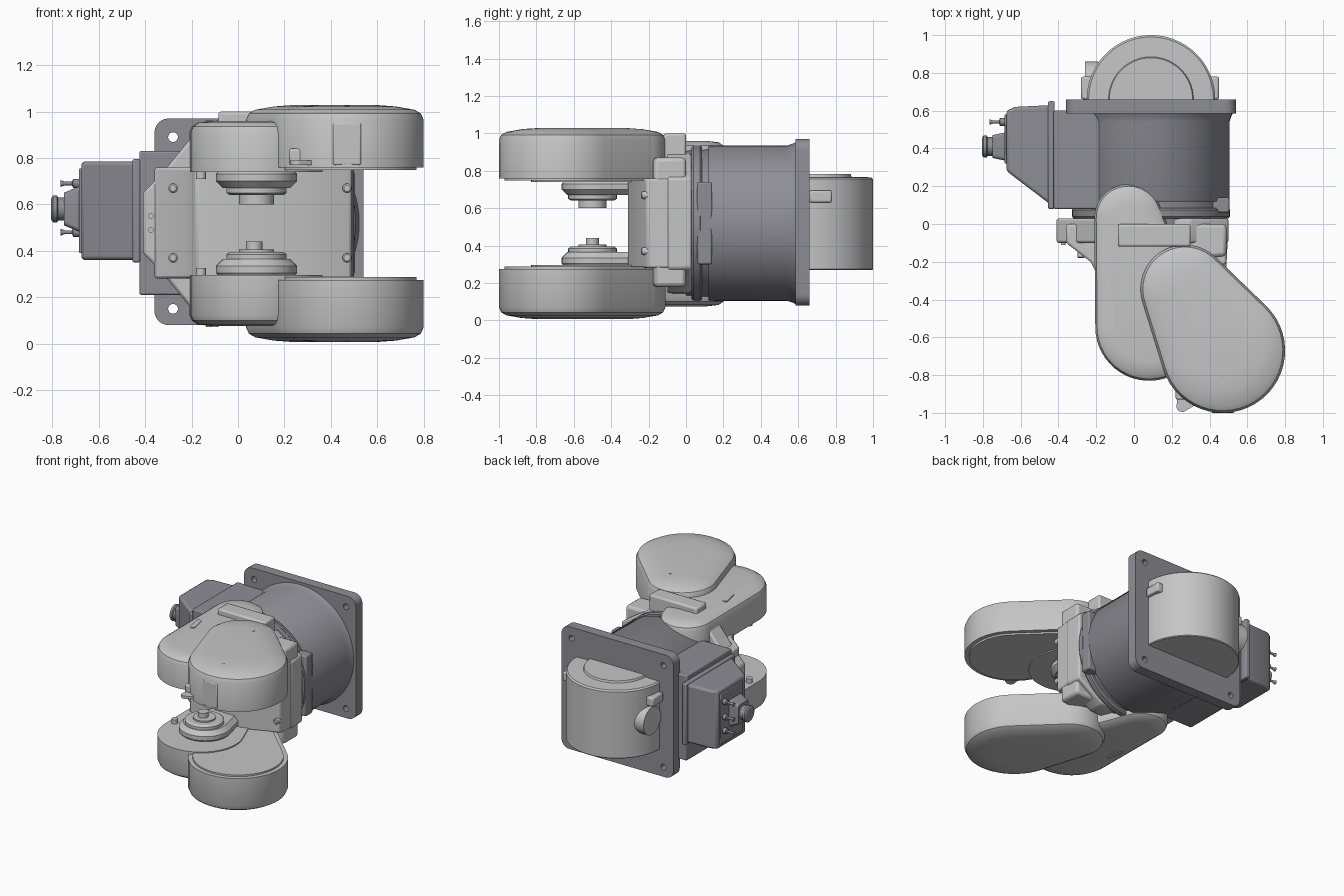
import bpy, bmesh, math
from mathutils import Vector, Matrix

if "Cube" in bpy.data.objects:
    bpy.data.objects.remove(bpy.data.objects["Cube"])


def material(name, rgb):
    m = bpy.data.materials.new(name)
    m.use_nodes = True
    m.diffuse_color = (*rgb, 1)
    bsdf = next(n for n in m.node_tree.nodes if n.type == 'BSDF_PRINCIPLED')
    bsdf.inputs["Base Color"].default_value = (*rgb, 1)
    return m


LIGHT = material("light grey", (0.56, 0.56, 0.56))
DARK = material("slate grey", (0.27, 0.27, 0.30))
parts = []
CX, CZ = 0.09, 0.52          # axis of the main housing


def finish(name, bm, mat, bevel=0.0):
    bmesh.ops.recalc_face_normals(bm, faces=bm.faces)
    me = bpy.data.meshes.new(name)
    bm.to_mesh(me)
    bm.free()
    me.materials.append(mat)
    ob = bpy.data.objects.new(name, me)
    bpy.context.collection.objects.link(ob)
    if bevel:
        mod = ob.modifiers.new("bevel", 'BEVEL')
        mod.width, mod.segments, mod.limit_method = bevel, 2, 'ANGLE'
    parts.append(ob)
    return ob


def loft(name, rings, mat, bevel=0.0):
    """Skin a stack of equal-length closed rings and cap both ends."""
    bm = bmesh.new()
    vs = [[bm.verts.new(p) for p in ring] for ring in rings]
    n = len(vs[0])
    for a, b in zip(vs, vs[1:]):
        for i in range(n):
            j = (i + 1) % n
            bm.faces.new((a[i], a[j], b[j], b[i]))
    bm.faces.new(vs[0])
    bm.faces.new(vs[-1])
    return finish(name, bm, mat, bevel)


def place(u, v, w, axis):
    return {'x': (w, u, v), 'y': (u, w, v), 'z': (u, v, w)}[axis]


def prism(name, outline, axis, lo, hi, mat, bevel=0.0):
    return loft(name, [[place(u, v, w, axis) for u, v in outline] for w in (lo, hi)], mat, bevel)


def box(name, x, y, z, mat, bevel=0.0):
    return prism(name, [(x[0], y[0]), (x[1], y[0]), (x[1], y[1]), (x[0], y[1])], 'z', *z, mat, bevel)


def turned(name, centre, axis, profile, mat, n=64):
    """Solid of revolution from (radius, position along axis) pairs."""
    ring = [math.tau * i / n for i in range(n)]
    return loft(name, [[place(centre[0] + r * math.cos(a), centre[1] + r * math.sin(a), w, axis)
                        for a in ring] for r, w in profile], mat)


def capsule(c1, r1, c2, r2, n=28):
    """Outline wrapped around two circles."""
    d = Vector(c2) - Vector(c1)
    t, b = math.atan2(d.y, d.x), math.acos((r1 - r2) / d.length)
    pts = []
    for c, r, a0, a1 in ((c1, r1, t + b, t + math.tau - b), (c2, r2, t - b, t + b)):
        for i in range(n + 1):
            a = a0 + (a1 - a0) * i / n
            pts.append((c[0] + r * math.cos(a), c[1] + r * math.sin(a)))
    return pts


def shell(name, c1, r1, c2, r2, layers, mat=LIGHT):
    """Stack of inset capsules given as (inset, height)."""
    return loft(name, [[(x, y, z) for x, y in capsule(c1, r1 - s, c2, r2 - s)] for s, z in layers], mat)


def rounded(x0, x1, z0, z1, r, n=6):
    pts = []
    for k, (cx, cz) in enumerate(((x1 - r, z1 - r), (x0 + r, z1 - r), (x0 + r, z0 + r), (x1 - r, z0 + r))):
        for i in range(n + 1):
            a = math.pi / 2 * (k + i / n)
            pts.append((cx + r * math.cos(a), cz + r * math.sin(a)))
    return pts


# Mounting flange with four corner holes
flange = prism("mounting_flange", rounded(-0.36, 0.54, 0.08, 0.97, 0.06), 'y', 0.585, 0.66, DARK)
bm = bmesh.new()
for x in (-0.28, 0.46):
    for z in (0.15, 0.89):
        bmesh.ops.create_cone(bm, cap_ends=True, segments=24, radius1=0.021, radius2=0.021, depth=0.3,
                              matrix=Matrix.Translation((x, 0.62, z)) @ Matrix.Rotation(math.pi / 2, 4, 'X'))
cutter = finish("hole_cutter", bm, DARK)
parts.remove(cutter)
cutter.hide_render = True
mod = flange.modifiers.new("holes", 'BOOLEAN')
mod.operation, mod.object, mod.solver = 'DIFFERENCE', cutter, 'EXACT'
bpy.context.view_layer.objects.active = flange
bpy.ops.object.modifier_apply(modifier="holes")
bpy.data.objects.remove(cutter)

# Main housing, front ring and side mounting block
turned("main_housing", (CX, CZ), 'y', [(0.41, 0.12), (0.415, 0.13), (0.415, 0.54), (0.425, 0.57), (0.44, 0.6)], DARK, 96)
turned("housing_groove", (CX, CZ), 'y', [(0.395, 0.0), (0.395, 0.13)], DARK, 96)
turned("front_ring", (CX, CZ), 'y', [(0.41, 0.03), (0.418, 0.04), (0.418, 0.075), (0.41, 0.085)], DARK, 96)
box("ring_pad", (0.3, 0.505), (0.06, 0.14), (0.3, 0.74), DARK, 0.01)
box("side_block", (-0.425, 0.0), (0.08, 0.6), (0.21, 0.83), DARK, 0.008)

# Rear drum behind the flange
turned("rear_drum", (CX, 0.66), 'z', [(0.335, 0.27), (0.34, 0.275), (0.34, 0.755), (0.33, 0.765), (0.225, 0.768),
                                     (0.22, 0.782)], LIGHT, 96)
for x, z in ((0.42, 0.66), (-0.25, 0.66)):
    box("drum_lug", (x - 0.03, x + 0.03), (0.66, 0.78), (z - 0.03, z + 0.035), LIGHT, 0.01)
turned("drum_side_cover", (0.76, CZ), 'x', [(0.1, -0.26), (0.1, -0.2), (0.09, -0.1)], LIGHT, 40)

# Connector box with tapered front, lid and plugs
prism("connector_box", [(-0.425, 0.09), (-0.425, 0.63), (-0.63, 0.62), (-0.675, 0.6), (-0.675, 0.28)],
      'z', 0.36, 0.785, DARK, 0.015)
box("connector_box_base", (-0.455, -0.42), (0.08, 0.65), (0.35, 0.795), DARK, 0.008)
box("connector_lid", (-0.685, -0.67), (0.32, 0.58), (0.39, 0.755), DARK, 0.004)
loft("plug_socket", [[(x, y, z) for y, z in rounded(0.41 - h, 0.41 + h, 0.58 - w, 0.58 + w, 0.02)]
                     for x, h, w in ((-0.68, 0.075, 0.1), (-0.75, 0.06, 0.07))], DARK)
turned("main_plug", (0.41, 0.58), 'x', [(0.05, -0.74), (0.05, -0.775), (0.058, -0.78), (0.058, -0.797), (0.045, -0.805)], DARK, 32)
for z in (0.48, 0.58, 0.69):
    turned("small_plug", (0.54, z), 'x', [(0.02, -0.68), (0.02, -0.71), (0.008, -0.715), (0.008, -0.745),
                                         (0.015, -0.765)], DARK, 16)
for y in (0.14, 0.6):
    for z in (0.4, 0.75):
        turned("box_screw", (y, z), 'x', [(0.013, -0.45), (0.013, -0.47)], DARK, 12)

# Yoke: stepped plate and tapered wrist block
half = [(0.1, 0.38), (-0.2, 0.37), (-0.33, 0.21), (-0.41, 0.13)]
yoke = [(x, CZ + h) for x, h in half] + [(x, CZ - h) for x, h in reversed(half)]
yoke += [(0.3, 0.15), (0.5, 0.28), (0.5, 0.76), (0.3, 0.89)]
prism("yoke_plate", yoke, 'y', -0.1, 0.03, LIGHT, 0.012)
prism("wrist_block", [(-0.36, 0), (-0.36, -0.1), (-0.23, -0.2), (-0.18, -0.3), (0.24, -0.31), (0.49, -0.21), (0.5, 0)],
      'z', 0.28, 0.76, LIGHT, 0.012)
prism("wrist_shoulder", [(-0.2, 0), (-0.2, -0.15), (0.22, -0.2), (0.49, -0.17), (0.49, 0)],
      'z', 0.18, 0.87, LIGHT, 0.02)
box("cable_cover", (-0.085, 0.3), (-0.12, 0.0), (0.85, 1.0), LIGHT, 0.012)
for z in (0.37, 0.67):
    turned("yoke_bolt", (-0.28, z), 'y', [(0.02, -0.14), (0.02, -0.175), (0.014, -0.18)], LIGHT, 16)
    turned("yoke_bolt", (0.47, z), 'y', [(0.02, -0.2), (0.02, -0.235), (0.014, -0.24)], LIGHT, 16)
for z in (0.49, 0.55):
    turned("yoke_pin", (-0.375, z), 'y', [(0.012, -0.09), (0.012, -0.11)], LIGHT, 12)

# Inner and outer arm covers, upper and lower
INNER = ((-0.03, 0.03), 0.18, (0.08, -0.545), 0.285)
OUTER = ((0.27, -0.345), 0.235, (0.47, -0.67), 0.33)
for label, mid, s in (("upper", 0.74, 1), ("lower", 0.295, -1)):
    shell(label + "_inner_arm", *INNER, [(0, mid), (0, mid + s * 0.17), (0.01, mid + s * 0.195),
                                        (0.035, mid + s * 0.212), (0.1, mid + s * 0.22)])
    base = mid + s * 0.02
    shell(label + "_outer_arm", *OUTER, [(0.03, base - s * 0.012), (0.03, base), (0, base), (0, base + s * 0.205),
                                        (0.012, base + s * 0.232), (0.04, base + s * 0.248),
                                        (0.12, base + s * 0.262), (0.2, base + s * 0.268)])
    # Raised slots and screw heads on the outer faces
    top = base + s * 0.25
    for a, b, h in (((0.685, -0.71), (0.685, -0.62), top), ((-0.10, -0.38), (-0.12, -0.28), mid + s * 0.216)):
        shell(label + "_slot", a, 0.017, b, 0.0169, [(0, h - s * 0.02), (0, h + s * 0.008)])
    for c in ((0.25, -0.31), (0.34, -0.31), (0.47, -0.48), (0.47, -0.84)):
        turned(label + "_screw", c, 'z', [(0.01, top - s * 0.02), (0.01, top + s * 0.016)], LIGHT, 12)
    # Bearing housing and boss facing the wrist gap
    face = mid - s * 0.01
    shell(label + "_bearing_arm", (0.08, -0.49), 0.175, (0.1, -0.25), 0.1,
          [(0.03, mid + s * 0.03), (0, face), (0, face - s * 0.03), (0.03, face - s * 0.06)])
    turned(label + "_bearing", (0.08, -0.5), 'z', [(0.13, face - s * 0.05), (0.13, face - s * 0.08),
                                                  (0.115, face - s * 0.09)], LIGHT)
    turned(label + "_boss", (0.08, -0.5), 'z',
           [(0.075, face - s * 0.08), (0.075, face - s * (0.13 if s > 0 else 0.1))], LIGHT, 40)
    turned(label + "_stop_pin", (-0.16, -0.5), 'z', [(0.022, mid), (0.022, mid - s * 0.03)], LIGHT, 16)

turned("lower_spigot", (0.07, -0.5), 'z', [(0.035, 0.36), (0.035, 0.44)], LIGHT, 24)

# Front access panel and lug on the upper outer arm
box("front_panel", (0.41, 0.53), (-1.0, -0.9), (0.77, 0.95), LIGHT, 0.006)
prism("arm_lug", capsule((0.255, -0.965), 0.03, (0.33, -0.85), 0.09, 12), 'z', 0.77, 0.79, LIGHT)
box("lug_block", (0.22, 0.34), (-0.93, -0.8), (0.77, 0.84), LIGHT, 0.01)

# Smooth curved surfaces, keep hard edges
bpy.ops.object.select_all(action='DESELECT')
for ob in parts:
    ob.select_set(True)
bpy.context.view_layer.objects.active = parts[0]
bpy.ops.object.shade_smooth_by_angle(angle=0.55)
